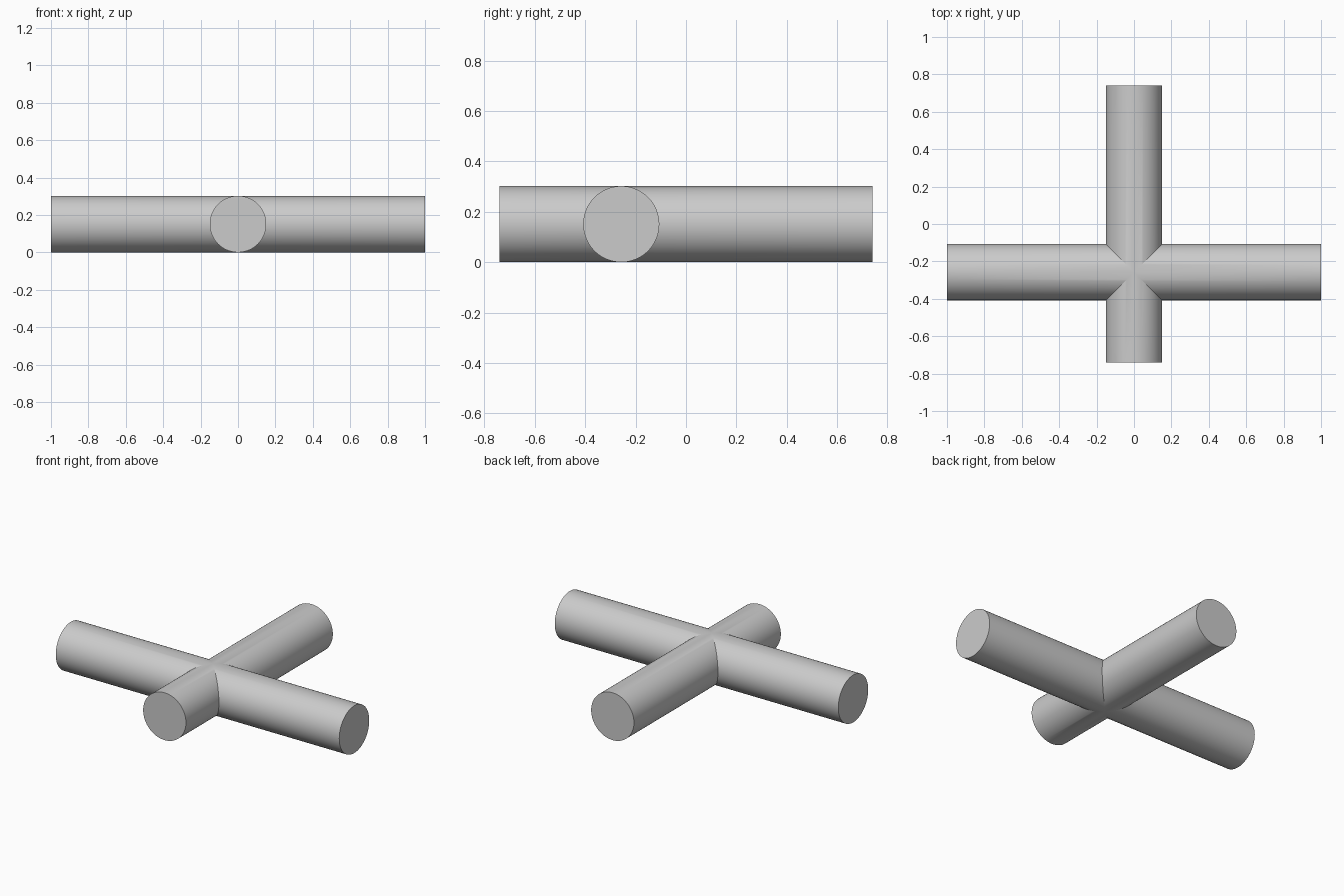
import bpy
import bmesh
from math import cos, sin, tau
from mathutils import Vector

cube = bpy.data.objects.get("Cube")
if cube:
    bpy.data.objects.remove(cube, do_unlink=True)

RADIUS = 0.151
SEGMENTS = 96
CENTRE = Vector((0, -0.257, RADIUS))
UP = Vector((0, 0, 1))

grey = bpy.data.materials.new("plain_grey")
grey.use_nodes = True
colour = (0.6, 0.6, 0.6, 1)
grey.diffuse_color = colour
grey.node_tree.nodes["Principled BSDF"].inputs["Base Color"].default_value = colour


def add_arm(bm, direction, length):
    """Round arm with a capped end, mitred where it meets its neighbours."""
    d = Vector(direction)
    side = UP.cross(d)
    inner, outer = [], []
    for i in range(SEGMENTS):
        a = tau * i / SEGMENTS
        across = RADIUS * cos(a)
        rim = CENTRE + side * across + UP * RADIUS * sin(a)
        inner.append(bm.verts.new(rim + d * abs(across)))
        outer.append(bm.verts.new(rim + d * length))
    for i in range(SEGMENTS):
        j = (i + 1) % SEGMENTS
        bm.faces.new((inner[i], inner[j], outer[j], outer[i]))
    bm.faces.new(outer)


# Four arms welded along their mitres into one closed cross
bm = bmesh.new()
add_arm(bm, (1, 0, 0), 1.0)
add_arm(bm, (-1, 0, 0), 1.0)
add_arm(bm, (0, 1, 0), 0.74 - CENTRE.y)
add_arm(bm, (0, -1, 0), 0.74 + CENTRE.y)
bmesh.ops.remove_doubles(bm, verts=bm.verts, dist=0.00002)
bmesh.ops.recalc_face_normals(bm, faces=bm.faces)

mesh = bpy.data.meshes.new("round_bar_cross")
bm.to_mesh(mesh)
bm.free()
mesh.materials.append(grey)
cross = bpy.data.objects.new("round_bar_cross", mesh)
bpy.context.collection.objects.link(cross)

# Smooth barrels, crisp caps and mitres
bpy.ops.object.select_all(action='DESELECT')
cross.select_set(True)
bpy.context.view_layer.objects.active = cross
bpy.ops.object.shade_smooth_by_angle(angle=0.35)
